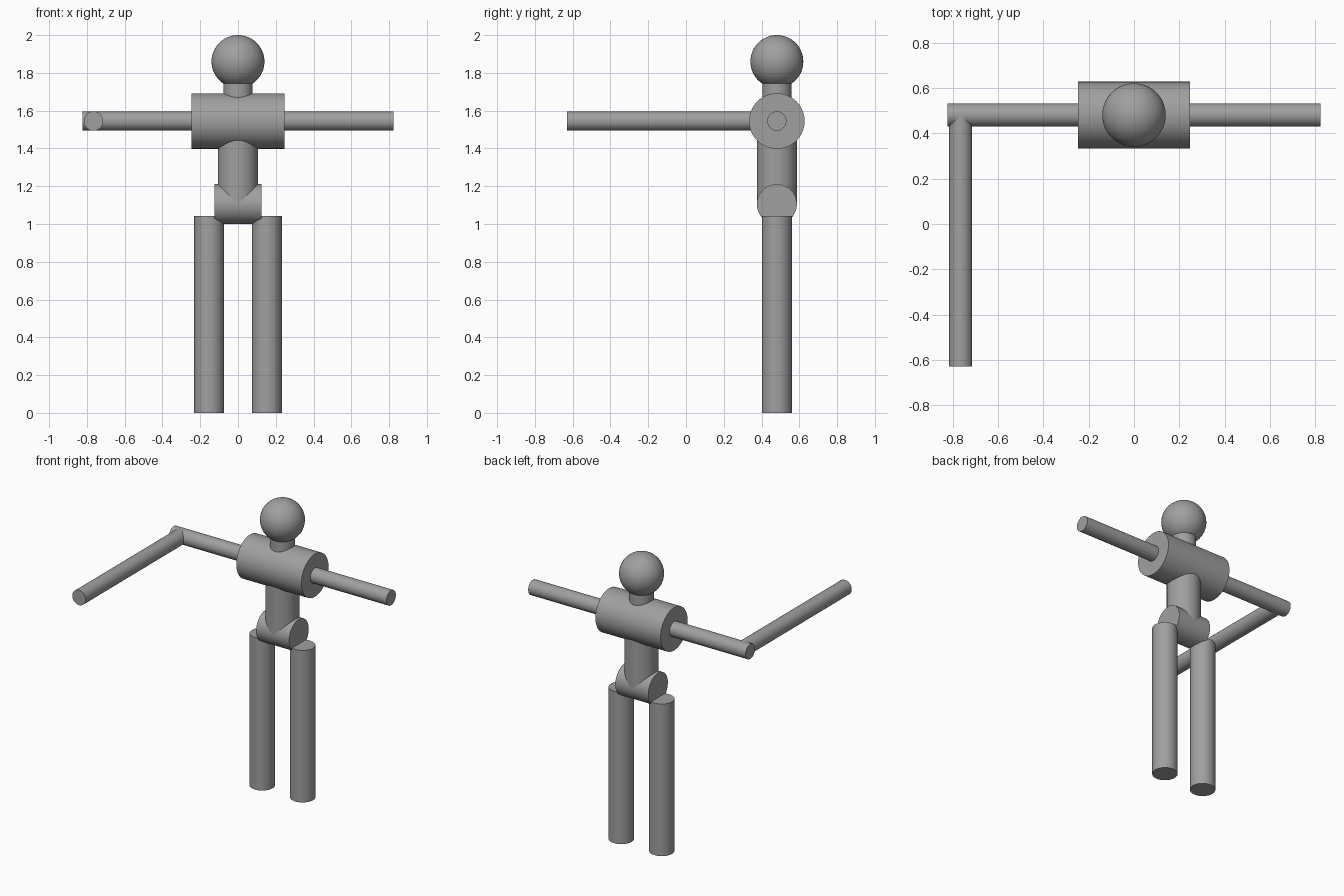
import bpy
import math
from mathutils import Vector

cube = bpy.data.objects.get("Cube")
if cube:
    bpy.data.objects.remove(cube, do_unlink=True)

GREY = (0.35, 0.35, 0.35, 1.0)
mat = bpy.data.materials.new("plain_grey")
mat.use_nodes = True
mat.diffuse_color = GREY
mat.node_tree.nodes["Principled BSDF"].inputs["Base Color"].default_value = GREY

BODY_Y = 0.481     # depth of the standing body
ARM_Z = 1.545      # shoulder height


def finish(name):
    obj = bpy.context.object
    obj.name = name
    obj.data.materials.append(mat)
    bpy.ops.object.shade_smooth_by_angle(angle=math.radians(35))
    return obj


def rod(name, start, end, radius):
    """Capped cylinder running from start to end."""
    a, b = Vector(start), Vector(end)
    bpy.ops.mesh.primitive_cylinder_add(
        vertices=64, radius=radius, depth=(b - a).length, location=(a + b) / 2,
        rotation=(b - a).to_track_quat('Z', 'Y').to_euler())
    return finish(name)


# Head and neck
bpy.ops.mesh.primitive_uv_sphere_add(segments=64, ring_count=32, radius=0.14,
                                     location=(0, BODY_Y, 1.86))
finish("head")
rod("neck", (0, BODY_Y, 1.6), (0, BODY_Y, 1.8), 0.077)

# Trunk
rod("chest", (-0.247, BODY_Y, ARM_Z), (0.247, BODY_Y, ARM_Z), 0.147)
rod("waist", (0, BODY_Y, 1.105), (0, BODY_Y, 1.5), 0.106)
rod("hips", (-0.125, BODY_Y, 1.105), (0.125, BODY_Y, 1.105), 0.106)

# Arms and legs on both sides
for side, s in (("left", 1), ("right", -1)):
    rod(side + "_arm", (s * 0.2, BODY_Y, ARM_Z), (s * 0.824, BODY_Y, ARM_Z), 0.051)
    rod(side + "_leg", (s * 0.153, BODY_Y, 0), (s * 0.153, BODY_Y, 1.042), 0.079)

# Right forearm reaching forward
rod("right_forearm", (-0.765, BODY_Y, ARM_Z), (-0.765, -0.629, ARM_Z), 0.051)
